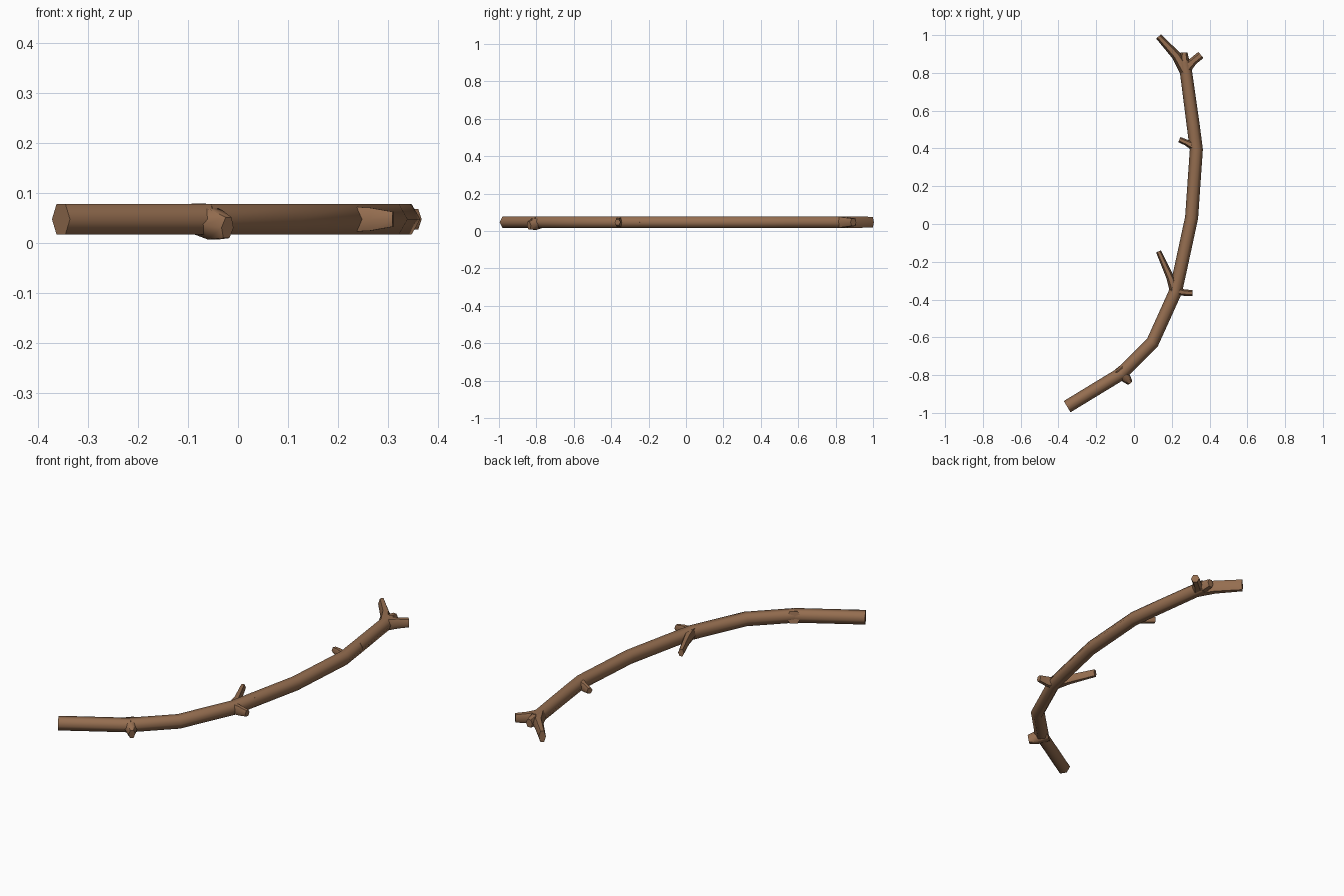
import bpy, bmesh, math
from mathutils import Vector

if "Cube" in bpy.data.objects:
    bpy.data.objects.remove(bpy.data.objects["Cube"])

bark = bpy.data.materials.new("bark")
bark.diffuse_color = (0.30, 0.155, 0.08, 1)
bark.use_nodes = True
bark.node_tree.nodes["Principled BSDF"].inputs["Base Color"].default_value = bark.diffuse_color
Z = 0.047


def tube(name, pts):
    """Six-sided tube through (x, y, z, half width, half height) points."""
    bm = bmesh.new()
    P = [Vector(p[:3]) for p in pts]
    rings = []
    for i, p in enumerate(pts):
        a = (P[i] - P[i - 1]).normalized() if i else None
        b = (P[i + 1] - P[i]).normalized() if i < len(P) - 1 else None
        d = ((a or b) + (b or a)).normalized()
        side = d.cross(Vector((0, 0, 1))).normalized()
        up = side.cross(d)
        rings.append([bm.verts.new(P[i] + side * p[3] * math.cos(k * math.pi / 3)
                                   + up * p[4] * math.sin(k * math.pi / 3) / math.sin(math.pi / 3))
                      for k in range(6)])
    for r, s in zip(rings, rings[1:]):
        for k in range(6):
            bm.faces.new((r[k], r[(k + 1) % 6], s[(k + 1) % 6], s[k]))
    bm.faces.new(rings[0])
    bm.faces.new(rings[-1])
    bmesh.ops.recalc_face_normals(bm, faces=bm.faces)
    me = bpy.data.meshes.new(name)
    bm.to_mesh(me)
    bm.free()
    me.materials.append(bark)
    ob = bpy.data.objects.new(name, me)
    bpy.context.collection.objects.link(ob)
    bpy.context.view_layer.objects.active = ob
    ob.select_set(True)
    bpy.ops.object.shade_smooth_by_angle(angle=math.radians(62))
    ob.select_set(False)


# main stem, in successive growth sections
W, H = 0.0346, 0.03
sections = {
    "stem_base": [(-0.354, -0.967), (-0.063, -0.79)],
    "stem_lower": [(-0.066, -0.79), (0.098, -0.627), (0.22, -0.357), (0.246, -0.24)],
    "stem_middle": [(0.246, -0.24), (0.305, 0.034), (0.33, 0.394), (0.313, 0.526)],
    "stem_upper": [(0.313, 0.526), (0.272, 0.828), (0.266, 0.86)],
}
for name, path in sections.items():
    tube(name, [(x, y, Z, W if y < 0.6 else W * 0.93, H) for x, y in path])

# narrow curved tip of the stem
tube("stem_tip", [(0.273, 0.81, Z, 0.032, 0.03), (0.225, 0.89, Z, 0.025, 0.03),
                  (0.13, 0.993, Z, 0.017, 0.029)])

# side twigs
tube("fork_twig", [(0.27, 0.82, Z, 0.032, 0.03), (0.315, 0.863, Z, 0.021, 0.024),
                   (0.354, 0.895, Z, 0.021, 0.02)])
tube("fork_bud", [(0.268, 0.84, Z, 0.03, 0.03), (0.265, 0.908, Z, 0.018, 0.02)])
tube("upper_twig", [(0.33, 0.405, Z, 0.026, 0.025), (0.275, 0.432, Z, 0.016, 0.02),
                    (0.24, 0.447, Z, 0.015, 0.014)])
tube("long_twig", [(0.22, -0.357, Z, 0.03, 0.028), (0.19, -0.28, Z, 0.02, 0.022),
                   (0.13, -0.145, Z, 0.014, 0.018)])
tube("short_twig", [(0.20, -0.35, Z, 0.025, 0.027), (0.265, -0.363, Z, 0.017, 0.023),
                    (0.31, -0.366, Z, 0.016, 0.015)])
tube("base_twig", [(-0.083, -0.765, 0.05, 0.036, 0.029), (-0.046, -0.812, 0.036, 0.028, 0.03),
                   (-0.021, -0.84, 0.03, 0.016, 0.021)])
